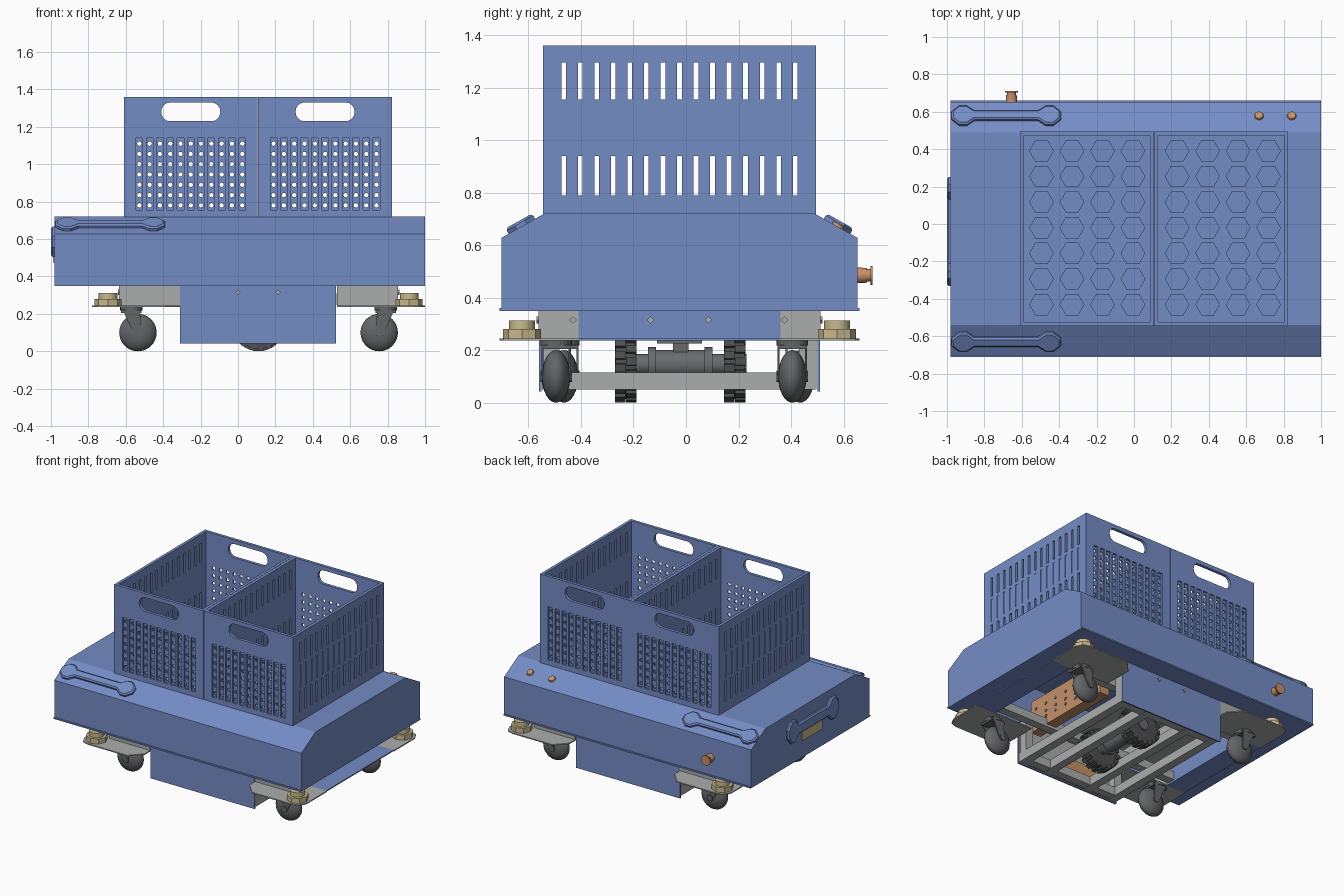
import bpy, bmesh, math
from mathutils import Matrix, Vector

if "Cube" in bpy.data.objects:
    bpy.data.objects.remove(bpy.data.objects["Cube"])


def material(name, color):
    m = bpy.data.materials.new(name)
    m.use_nodes = True
    m.diffuse_color = (*color, 1)
    m.node_tree.nodes["Principled BSDF"].inputs["Base Color"].default_value = (*color, 1)
    return m


BLUE = material("body blue", (.175, .263, .56))
GREY = material("frame grey", (.40, .42, .41))
DARK = material("caster grey", (.125, .13, .135))
MOTOR = material("motor grey", (.14, .145, .155))
BLACK = material("tyre black", (.075, .077, .08))
CREAM = material("bumper cream", (.58, .49, .27))
ORANGE = material("copper orange", (.56, .28, .14))

T = Matrix.Translation
smooth = []


def finish(name, bm, mat, loc=(0, 0, 0), soft=False):
    bmesh.ops.recalc_face_normals(bm, faces=bm.faces)
    me = bpy.data.meshes.new(name)
    bm.to_mesh(me)
    bm.free()
    me.materials.append(mat)
    ob = bpy.data.objects.new(name, me)
    ob.location = loc
    bpy.context.collection.objects.link(ob)
    if soft:
        smooth.append(ob)
    return ob


def add_box(bm, x0, x1, y0, y1, z0, z1):
    mid = T(((x0 + x1) / 2, (y0 + y1) / 2, (z0 + z1) / 2))
    size = Matrix.Diagonal((x1 - x0, y1 - y0, z1 - z0, 1))
    return bmesh.ops.create_cube(bm, size=1, matrix=mid @ size)["verts"]


def box(name, mat, *b):
    bm = bmesh.new()
    add_box(bm, *b)
    return finish(name, bm, mat)


def add_cyl(bm, p, axis, r1, r2, length, seg=24):
    turn = Vector(axis).to_track_quat('Z', 'Y').to_matrix().to_4x4()
    bmesh.ops.create_cone(bm, cap_ends=True, segments=seg, radius1=r1, radius2=r2,
                          depth=length, matrix=T(p) @ turn)


def add_prism(bm, pts, depth, matrix):
    vs = [bm.verts.new((x, y, 0)) for x, y in pts]
    f = bm.faces.new(vs)
    top = bmesh.ops.extrude_face_region(bm, geom=[f])["geom"]
    new = [v for v in top if isinstance(v, bmesh.types.BMVert)]
    bmesh.ops.translate(bm, verts=new, vec=(0, 0, depth))
    bmesh.ops.transform(bm, matrix=matrix, verts=vs + new)


def cut(target, bm):
    tool = finish("cutter", bm, BLUE, target.location)
    tool.hide_render = True
    mod = target.modifiers.new("cut", 'BOOLEAN')
    mod.operation, mod.solver, mod.object = 'DIFFERENCE', 'EXACT', tool
    bpy.context.view_layer.update()
    bpy.context.view_layer.objects.active = target
    bpy.ops.object.modifier_apply(modifier=mod.name)
    bpy.data.objects.remove(tool)


# Body hood: side profile with bottom lip, run along x, hollow underneath
CX, CY = .11, -.025
half = [(.685, .35), (.685, .36), (.678, .36), (.678, .628), (.515, .72)]
profile = half + [(-y, z) for y, z in reversed(half)]
along_x = Matrix(((0, 0, 1, -.98), (1, 0, 0, CY), (0, 1, 0, 0), (0, 0, 0, 1)))
bm = bmesh.new()
add_prism(bm, profile, 1.98, along_x)
body = finish("body_hood", bm, BLUE)
bm = bmesh.new()
add_box(bm, -.64, .85, -.56, .51, .3, .66)
cut(body, bm)

# Crates: open box, grooves and holes in front and back, slots in the sides
HX, HY = .358, .52
bm = bmesh.new()
add_box(bm, -HX, HX, -HY, HY, .715, 1.36)
top = max(bm.faces, key=lambda f: f.calc_center_median().z)
bmesh.ops.inset_region(bm, faces=[top], thickness=.03)
ex = bmesh.ops.extrude_face_region(bm, geom=[top])["geom"]
if top.is_valid:
    bmesh.ops.delete(bm, geom=[top], context='FACES_ONLY')
bmesh.ops.translate(bm, verts=[v for v in ex if isinstance(v, bmesh.types.BMVert)],
                    vec=(0, 0, -.625))
crate = finish("crate_a", bm, BLUE, (-.2525, CY, 0))
columns = [.055 * (i - 5) for i in range(11)]
slots = [.063 * (i - 7) for i in range(15)]

bm = bmesh.new()
for s in (-1, 1):
    for x in columns:
        y0, y1 = sorted((s * (HY - .012), s * (HY + .05)))
        add_box(bm, x - .018, x + .018, y0, y1, .755, 1.14)
    for y in slots:
        x0, x1 = sorted((s * (HX - .004), s * (HX + .05)))
        add_box(bm, x0, x1, y - .009, y + .009, .965, 1.13)
cut(crate, bm)

bm = bmesh.new()
for x in columns:
    for row in range(7):
        add_cyl(bm, (x, 0, .78 + .055 * row), (0, 1, 0), .012, .012, 1.4, 8)
pill = [(s * .112 + .046 * math.cos(a), .05 * math.sin(a))
        for s, start in ((1, -90), (-1, 90))
        for a in [math.radians(start + 22.5 * k) for k in range(9)]]
add_prism(bm, pill, 1.4, T((0, .7, 1.28)) @ Matrix.Rotation(math.pi / 2, 4, 'X'))
cut(crate, bm)

bm = bmesh.new()
for y in slots:
    for z0, z1 in ((.79, .94), (1.155, 1.295)):
        add_box(bm, -.5, .5, y - .009, y + .009, z0, z1)
cut(crate, bm)

other = bpy.data.objects.new("crate_b", crate.data)
other.location = (.4655, CY, 0)
bpy.context.collection.objects.link(other)

# Hexagon pads on the crate floors
hexagon = [(.066 * math.cos(k * math.pi / 3), .066 * math.sin(k * math.pi / 3))
           for k in range(6)]
for name, cx in (("floor_pads_a", -.25), ("floor_pads_b", .475)):
    bm = bmesh.new()
    for i in range(4):
        for j in range(7):
            add_prism(bm, hexagon, .0098,
                      T((cx + .163 * (i - 1.5), -.02 + .137 * (j - 3), .7345)))
    finish(name, bm, BLUE)

# Grip handles: two on the slopes, one on the end wall
quarter = [(.292, .022), (.252, .058), (.21, .058), (.17, .028)]
right = [(x, -y) for x, y in quarter[::-1]] + quarter
grip = right + [(-x, -y) for x, y in right]


def handle(name, at, along, normal, wide=1):
    a, n = Vector(along).normalized(), Vector(normal).normalized()
    m = Matrix((a, n.cross(a), n)).transposed().to_4x4()
    bm = bmesh.new()
    add_prism(bm, [(x, y * wide) for x, y in grip], .024, T(at) @ m)
    bmesh.ops.bevel(bm, geom=[e for e in bm.edges if all(
        abs((v.co - Vector(at)).dot(n) - .024) < .001 for v in e.verts)],
        offset=.009, segments=1, affect='EDGES')
    finish(name, bm, BLUE)


for name, s in (("front_handle", -1), ("back_handle", 1)):
    handle(name, (-.683, CY + s * .6, .671), (1, 0, 0), (0, s * .092, .163))
handle("end_handle", (-.976, -.04, .585), (0, 1, 0), (-1, 0, 0), 1.4)
box("end_latch", CREAM, -.988, -.979, -.15, .08, .475, .54)

# Knobs on the back slope and outlet nozzle
out = Vector((0, .092, .163)).normalized()
bm = bmesh.new()
for x in (.668, .843):
    add_cyl(bm, Vector((x, CY + .603, .671)) + out * .003, out, .026, .021, .014)
finish("knobs", bm, ORANGE, soft=True)
bm = bmesh.new()
for y, r1, r2, w in ((.67, .03, .028, .04), (.69, .024, .024, .04), (.706, .036, .036, .008)):
    add_cyl(bm, (-.655, y, .485), (0, 1, 0), r1, r2, w)
finish("nozzle", bm, ORANGE, soft=True)

# Corners: plate, flanges, bumper and caster, repeated four times
for sx, sn in ((-1, "right"), (1, "left")):
    for sy, yn in ((-1, "front"), (1, "back")):
        tag = yn + "_" + sn
        place = T((CX, CY, 0)) @ Matrix.Diagonal((sx, sy, 1, 1))
        bm = bmesh.new()
        add_prism(bm, [(.42, .385), (.89, .385), (.89, .62), (.865, .67), (.82, .685),
                       (.5, .685), (.42, .6)], .008, T((0, 0, .236)))
        add_box(bm, .42, .745, .527, .537, .24, .352)
        add_box(bm, .735, .745, .385, .537, .24, .352)
        bmesh.ops.transform(bm, matrix=place, verts=bm.verts)
        finish(tag + "_corner_plate", bm, GREY)

        bm = bmesh.new()
        p = Vector((CX + sx * .805, CY + sy * .6, 0))
        add_cyl(bm, p + Vector((0, 0, .262)), (0, 0, 1), .072, .072, .036, 8)
        add_cyl(bm, p + Vector((0, 0, .295)), (0, 0, 1), .05, .05, .034)
        finish(tag + "_bumper", bm, CREAM, soft=True)

        wx, wy = CX + sx * .645, -.03 - sx * .015 + sy * .45
        bm = bmesh.new()
        bmesh.ops.create_uvsphere(bm, u_segments=24, v_segments=16, radius=.1,
                                  matrix=T((wx, wy, .1)) @ Matrix.Diagonal((1, .54, 1, 1)))
        add_cyl(bm, (wx, wy, .1), (0, 1, 0), .022, .022, .12, 16)
        finish(tag + "_caster_wheel", bm, DARK, soft=True)
        bm = bmesh.new()
        fx = sx * .035
        for s in (-1, 1):
            add_prism(bm, [(-.02, .085), (.02, .085), (fx + .045, .22), (fx - .045, .22)], .008,
                      T((wx, wy + s * .052 + .004, 0)) @ Matrix.Rotation(math.pi / 2, 4, 'X'))
        add_box(bm, wx + fx - .055, wx + fx + .055, wy - .056, wy + .056, .205, .22)
        add_cyl(bm, (wx + fx, wy, .228), (0, 0, 1), .06, .06, .02)
        finish(tag + "_caster_fork", bm, DARK)

# Blue skirts with grey liners front and back, shallow ones with ledges at the ends
for name, y, inner in (("front_skirt", -.56, -.549), ("back_skirt", .50, .488)):
    box(name, BLUE, -.31, .525, y, y + .01, .042, .352)
    box(name + "_liner", GREY, -.3, .52, inner, inner + .01, .05, .352)
for name, s in (("right_end_skirt", -1), ("left_end_skirt", 1)):
    bm = bmesh.new()
    x0, x1 = sorted((CX + s * .735, CX + s * .745))
    add_box(bm, x0, x1, -.41, .36, .24, .352)
    x0, x1 = sorted((CX + s * .735, CX + s * .885))
    add_box(bm, x0, x1, -.41, .36, .236, .244)
    finish(name, bm, BLUE)

# Diamond fasteners
bm = bmesh.new()
for s in (-1, 1):
    for x in (-.5, -.465, 0, .215, .675, .71):
        add_cyl(bm, (x, CY + s * .54, .315), (0, 1, 0), .014, .014, .009, 4)
    for y in (-.43, -.135, .085, .375):
        add_cyl(bm, (CX + s * .748, y, .315), (1, 0, 0), .014, .014, .009, 4)
finish("fasteners", bm, GREY)

# Chassis rails and deck
bm = bmesh.new()
for x in (-.3, -.09, .25, .46):
    add_box(bm, x, x + .06, -.54, .488, .05, .115)
for y in (-.54, .43):
    add_box(bm, -.298, .518, y, y + .058, .052, .113)
    for x in (-.299, .459):
        add_box(bm, x, x + .06, y, y + .058, .1, .36)
for y in (-.4, .29):
    add_box(bm, -.63, .84, y, y + .06, .25, .31)
add_box(bm, -.298, -.24, -.54, .488, .3, .355)
finish("chassis_rails", bm, GREY)
box("deck", GREY, -.635, .18, -.555, .505, .41, .42)

# Perforated mounting plate under the hood and small inner plates
box("mounting_plate", ORANGE, .38, .46, -.5, .2, .27, .5)
bm = bmesh.new()
for i in range(7):
    for z in (.335, .375, .43):
        add_cyl(bm, (.46, -.45 + .1 * i, z), (1, 0, 0), .012, .012, .006, 12)
finish("plate_holes", bm, DARK)
box("deck_plate", ORANGE, -.05, .15, .03, .12, .37, .4)
box("inner_plate", ORANGE, -.13, .17, -.539, -.525, .12, .22)

# Drive unit: treaded wheels and motor between them
AXLE = .145
for name, y in (("front_drive_wheel", -.23), ("back_drive_wheel", .185)):
    bm = bmesh.new()
    add_cyl(bm, (CX, y, AXLE), (0, 1, 0), .132, .132, .076, 32)
    for i in range(18):
        for s in (-1, 1):
            vs = add_box(bm, -.015, .015, s * .021 - .02, s * .021 + .02, .115, .144)
            turn = Matrix.Rotation(math.radians(20 * i + 5 * s), 4, 'Y')
            bmesh.ops.transform(bm, matrix=T((CX, y, AXLE)) @ turn, verts=vs)
    finish(name, bm, BLACK)
bm = bmesh.new()
for y, r, w in ((-.13, .066, .03), (-.02, .056, .24), (.085, .066, .03), (-.02, .04, .5)):
    add_cyl(bm, (CX, y, AXLE), (0, 1, 0), r, r, w)
add_box(bm, CX - .06, CX + .06, -.11, .06, .226, .238)
add_box(bm, CX - .03, CX + .03, -.05, .01, .18, .23)
finish("drive_motor", bm, MOTOR, soft=True)

# Smooth shading on round parts
bpy.ops.object.select_all(action='DESELECT')
for ob in smooth:
    ob.select_set(True)
bpy.context.view_layer.objects.active = smooth[0]
bpy.ops.object.shade_smooth_by_angle(angle=math.radians(35))
